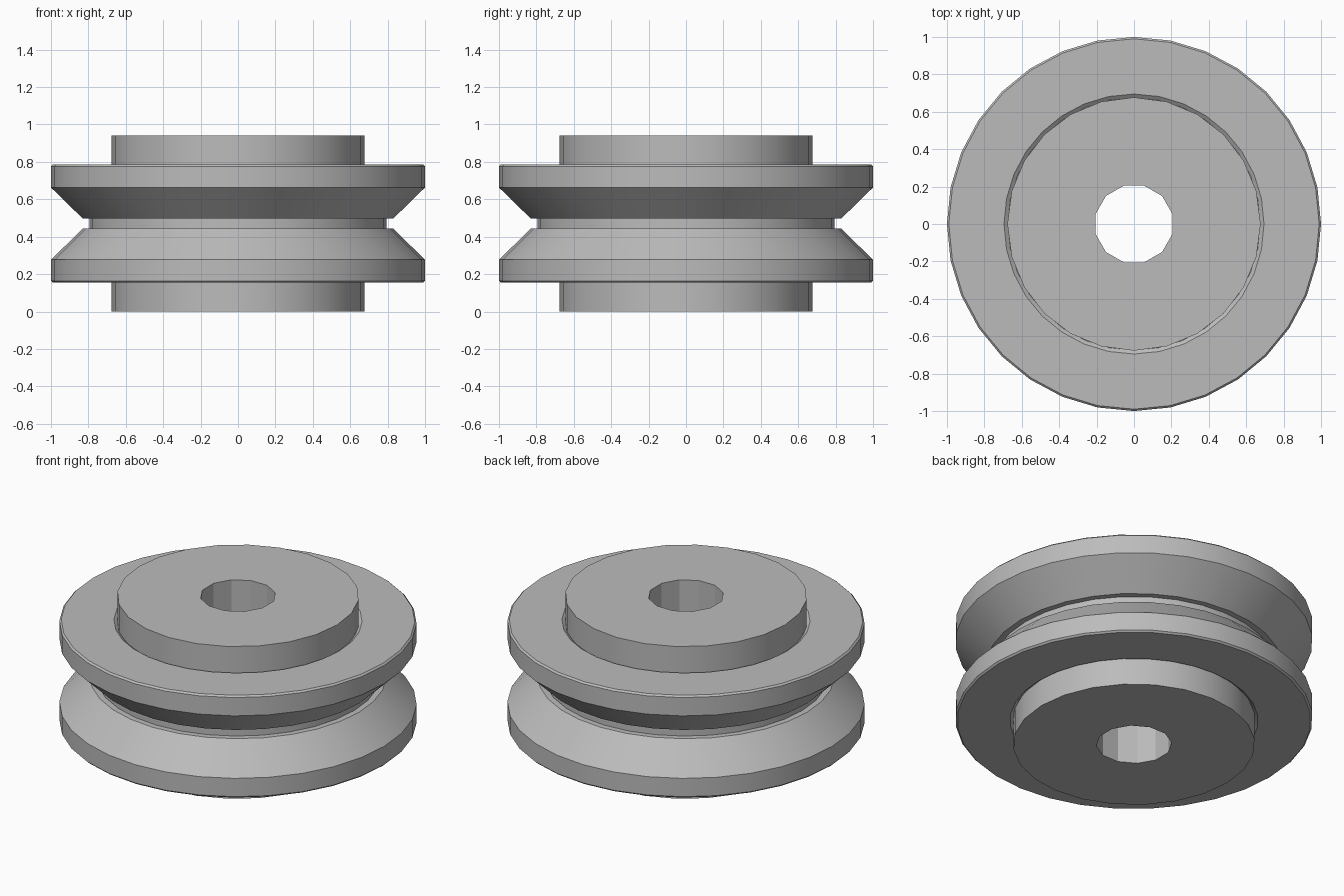
import bpy
import math

cube = bpy.data.objects.get("Cube")
if cube:
    bpy.data.objects.remove(cube, do_unlink=True)

steel = bpy.data.materials.new("grey_metal")
steel.use_nodes = True
GREY = (0.5, 0.5, 0.5, 1.0)
steel.diffuse_color = GREY
steel.node_tree.nodes["Principled BSDF"].inputs["Base Color"].default_value = GREY

HEIGHT = 0.94
MID = HEIGHT / 2


def mirrored(upper):
    """Complete a closed profile by mirroring its upper half about mid height."""
    return upper + [(r, HEIGHT - z) for r, z in reversed(upper)]


def revolve(name, profile, sides, turn=0.0):
    """Revolve a closed (radius, z) profile around the vertical axis."""
    n = len(profile)
    verts, faces = [], []
    for i in range(sides):
        a = 2 * math.pi * i / sides + turn
        verts += [(r * math.cos(a), r * math.sin(a), z) for r, z in profile]
    for i in range(sides):
        here, there = i * n, (i + 1) % sides * n
        for k in range(n):
            m = (k + 1) % n
            faces.append((here + k, here + m, there + m, there + k))
    return finish(name, verts, faces)


def finish(name, verts, faces):
    mesh = bpy.data.meshes.new(name)
    mesh.from_pydata(verts, [], faces)
    mesh.materials.append(steel)
    obj = bpy.data.objects.new(name, mesh)
    bpy.context.collection.objects.link(obj)
    bpy.ops.object.select_all(action="DESELECT")
    bpy.context.view_layer.objects.active = obj
    obj.select_set(True)
    bpy.ops.object.mode_set(mode="EDIT")
    bpy.ops.mesh.select_all(action="SELECT")
    bpy.ops.mesh.normals_make_consistent(inside=False)
    bpy.ops.object.mode_set(mode="OBJECT")
    bpy.ops.object.shade_smooth_by_angle(angle=math.radians(29))
    return obj


# Grooved wheel: chamfered bore and rims, sloping groove walls, narrow floor
revolve("grooved_wheel", mirrored([
    (0.66, 0.77), (0.675, 0.77), (0.695, 0.786), (0.99, 0.786), (1.0, 0.776),
    (1.0, 0.663), (0.83, 0.497), (0.795, 0.497)]), 32)


# Hub: round outside, twelve-sided bore with a flat side on each axis
def hub(name, outer, inner, sides, bore_sides):
    turn = math.pi / bore_sides
    verts, faces = [], []
    for z in (0, HEIGHT):
        for count, radius, offset in ((sides, outer, 0), (bore_sides, inner, turn)):
            for i in range(count):
                a = 2 * math.pi * i / count + offset
                verts.append((radius * math.cos(a), radius * math.sin(a), z))
    layer = sides + bore_sides
    for start, count in ((0, sides), (sides, bore_sides)):
        for i in range(count):
            a, b = start + i, start + (i + 1) % count
            faces.append((a, b, b + layer, a + layer))
    # Flat end rings, one wedge per bore side
    step = sides // bore_sides
    for base in (0, layer):
        for i in range(bore_sides):
            rim = [base + (i * step + k) % sides for k in range(step + 1)]
            bore = [base + sides + i, base + sides + (i - 1) % bore_sides]
            faces.append(rim + bore)
    return finish(name, verts, faces)


hub("hub", 0.677, 0.212, 24, 12)
